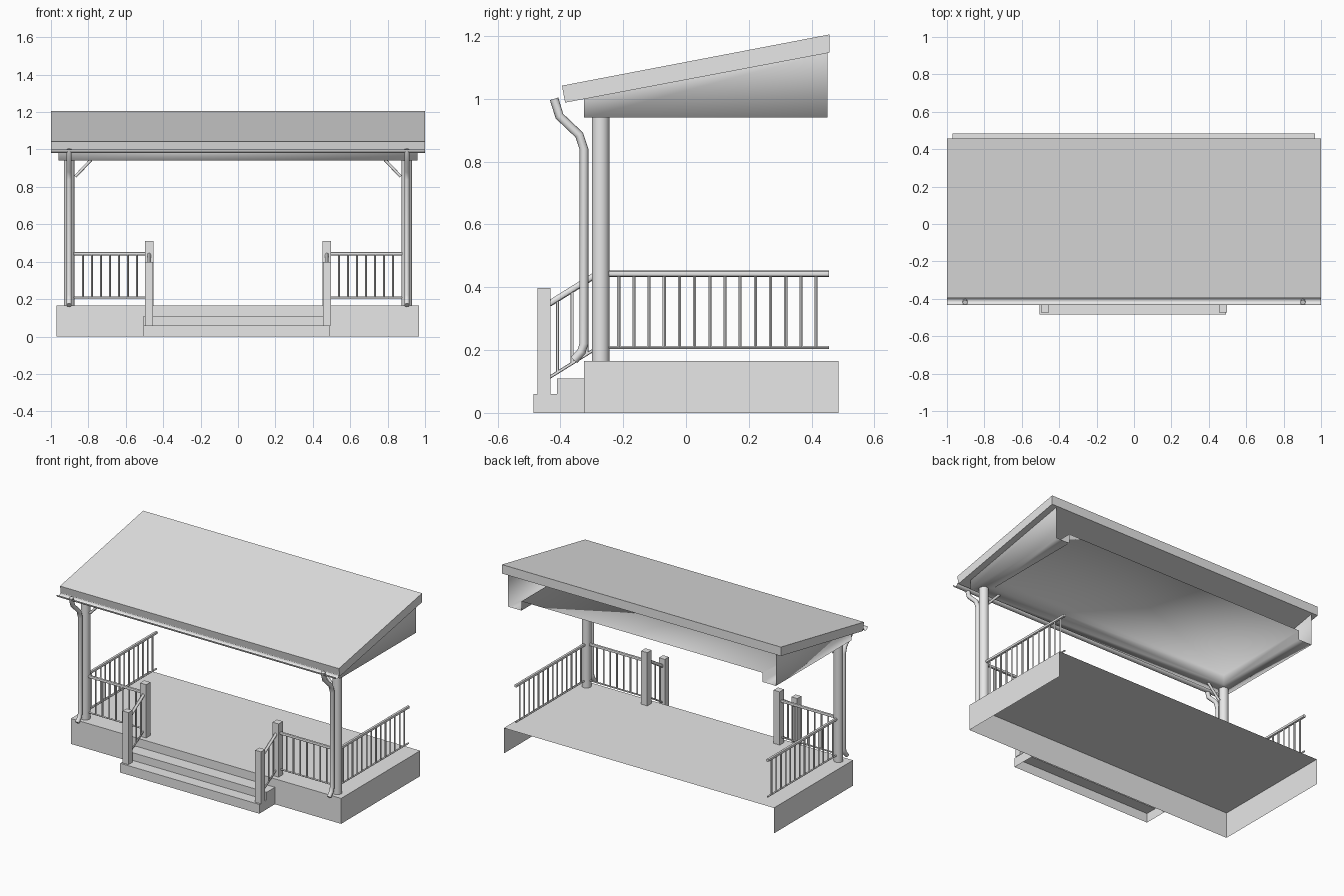
import bpy
import bmesh
import math
from mathutils import Vector

cube = bpy.data.objects.get("Cube")
if cube:
    bpy.data.objects.remove(cube)

GREY = bpy.data.materials.new("plain_grey")
GREY.use_nodes = True
GREY.diffuse_color = (0.8, 0.8, 0.8, 1)
GREY.node_tree.nodes["Principled BSDF"].inputs["Base Color"].default_value = (0.8, 0.8, 0.8, 1)


def finish(name, bm, smooth=False, recalc=True):
    if recalc:
        bmesh.ops.recalc_face_normals(bm, faces=bm.faces)
    for f in bm.faces:
        f.smooth = smooth
    mesh = bpy.data.meshes.new(name)
    bm.to_mesh(mesh)
    bm.free()
    mesh.materials.append(GREY)
    ob = bpy.data.objects.new(name, mesh)
    bpy.context.collection.objects.link(ob)
    return ob


def prism(name, profile, x0, x1, skip=(), caps=True, smooth=False):
    """Extrude a (y, z) profile along x, leaving out the listed edges."""
    bm = bmesh.new()
    a = [bm.verts.new((x0, y, z)) for y, z in profile]
    b = [bm.verts.new((x1, y, z)) for y, z in profile]
    n = len(profile)
    for i in range(n):
        if i not in skip:
            j = (i + 1) % n
            bm.faces.new((a[i], a[j], b[j], b[i]))
    if caps:
        bm.faces.new(a)
        bm.faces.new(b[::-1])
    return finish(name, bm, smooth)


def box(name, x, y, z0, z1, size):
    h = size / 2
    return prism(name, [(y - h, z0), (y - h, z1), (y + h, z1), (y + h, z0)], x - h, x + h)


def add_rod(bm, p, q, r, sides=10):
    p, q = Vector(p), Vector(q)
    turn = (q - p).to_track_quat('Z', 'Y').to_matrix().to_4x4()
    turn.translation = (p + q) / 2
    bmesh.ops.create_cone(bm, cap_ends=True, segments=sides, radius1=r, radius2=r,
                          depth=(q - p).length, matrix=turn)


def rods(name, items, sides=10):
    bm = bmesh.new()
    for p, q, r in items:
        add_rod(bm, p, q, r, sides)
    ob = finish(name, bm, True)
    bpy.ops.object.select_all(action='DESELECT')
    ob.select_set(True)
    bpy.context.view_layer.objects.active = ob
    bpy.ops.object.shade_smooth_by_angle(angle=math.radians(45))
    return ob


def railing(name, p, q, first, last, count, rise=0.235):
    """Top and bottom rail from p to q (bottom rail points) with balusters between."""
    p, q, up = Vector(p), Vector(q), Vector((0, 0, rise))
    items = [(p, q, 0.005), (p + up, q + up, 0.01)]
    for i in range(count):
        s = p.lerp(q, first + (last - first) * i / max(count - 1, 1))
        items.append((s, s + up, 0.005))
    return rods(name, items, 8)


FLOOR = 0.165
COL_X, COL_Y = 0.903, -0.272
POST_X = 0.475
BEAM = 0.94

# Floor shell, open below and behind
prism("porch_floor", [(-0.325, 0), (-0.325, FLOOR), (0.485, FLOOR), (0.485, 0)],
      -0.97, 0.967, skip=(2, 3))

# Two steps, open below
prism("front_steps", [(-0.485, 0), (-0.485, 0.06), (-0.41, 0.06), (-0.41, 0.11),
                      (-0.325, 0.11), (-0.325, 0)], -0.505, 0.492, skip=(4, 5))

# Sloping roof slab
prism("roof_slab", [(-0.395, 1.042), (0.457, 1.205), (0.457, 1.147), (-0.385, 0.988)], -1, 1)


# Beam frame and ceiling under the roof, open at the back
def u_ring(bm, w, front, height):
    plan = [(w, 0.45), (w, front), (-w, front), (-w, 0.45)]
    return [bm.verts.new((x, y, height(y))) for x, y in plan]


bm = bmesh.new()
rings = [u_ring(bm, 0.96, -0.325, lambda y: 1.0 + (y + 0.325) * 0.189),
         u_ring(bm, 0.96, -0.325, lambda y: BEAM),
         u_ring(bm, 0.865, -0.225, lambda y: BEAM),
         u_ring(bm, 0.865, -0.225, lambda y: 1.0)]
for a, b in zip(rings, rings[1:]):
    for i in range(3):
        bm.faces.new((a[i], b[i], b[i + 1], a[i + 1]))
bm.faces.new(rings[-1])
finish("beam_and_ceiling", bm, True)

# Half-round gutter along the front edge
arc = [math.pi + math.pi * i / 10 for i in range(11)]
prism("gutter", [(-0.413 + 0.019 * math.cos(t), 1.0 + 0.019 * math.sin(t)) for t in arc],
      -1, 1, skip=(10,), caps=False, smooth=True)


def downpipe(name, x):
    path = [(-0.42, 1.0), (-0.403, 0.945), (-0.34, 0.885), (-0.325, 0.84),
            (-0.325, 0.22), (-0.333, 0.195), (-0.357, 0.168)]
    curve = bpy.data.curves.new(name, 'CURVE')
    curve.dimensions = '3D'
    curve.bevel_depth = 0.014
    curve.bevel_resolution = 2
    curve.use_fill_caps = True
    line = curve.splines.new('POLY')
    line.points.add(len(path) - 1)
    for pt, (y, z) in zip(line.points, path):
        pt.co = (x, y, z, 1)
    curve.materials.append(GREY)
    bpy.context.collection.objects.link(bpy.data.objects.new(name, curve))


# Parts repeated on each side
for side, s in (("left", 1), ("right", -1)):
    x, px = s * COL_X, s * POST_X
    rods(side + "_column", [((x, COL_Y, FLOOR), (x, COL_Y, BEAM), 0.028)], 24)
    rods(side + "_brace", [((s * 0.87, COL_Y, 0.855), (s * 0.785, COL_Y, 0.945), 0.008)])
    downpipe(side + "_downpipe", x)
    box(side + "_upper_newel", px, COL_Y, FLOOR, 0.51, 0.044)
    box(side + "_lower_newel", px, -0.452, 0.06, 0.397, 0.042)
    railing(side + "_side_railing", (x, -0.25, 0.208), (x, 0.455, 0.208), 0.051, 0.942, 14)
    railing(side + "_front_railing", (s * 0.88, COL_Y, 0.208), (s * 0.49, COL_Y, 0.208),
            0.13, 0.87, 7)
    railing(side + "_stair_railing", (px, -0.435, 0.113), (px, -0.29, 0.203), 0.18, 0.82, 3)
